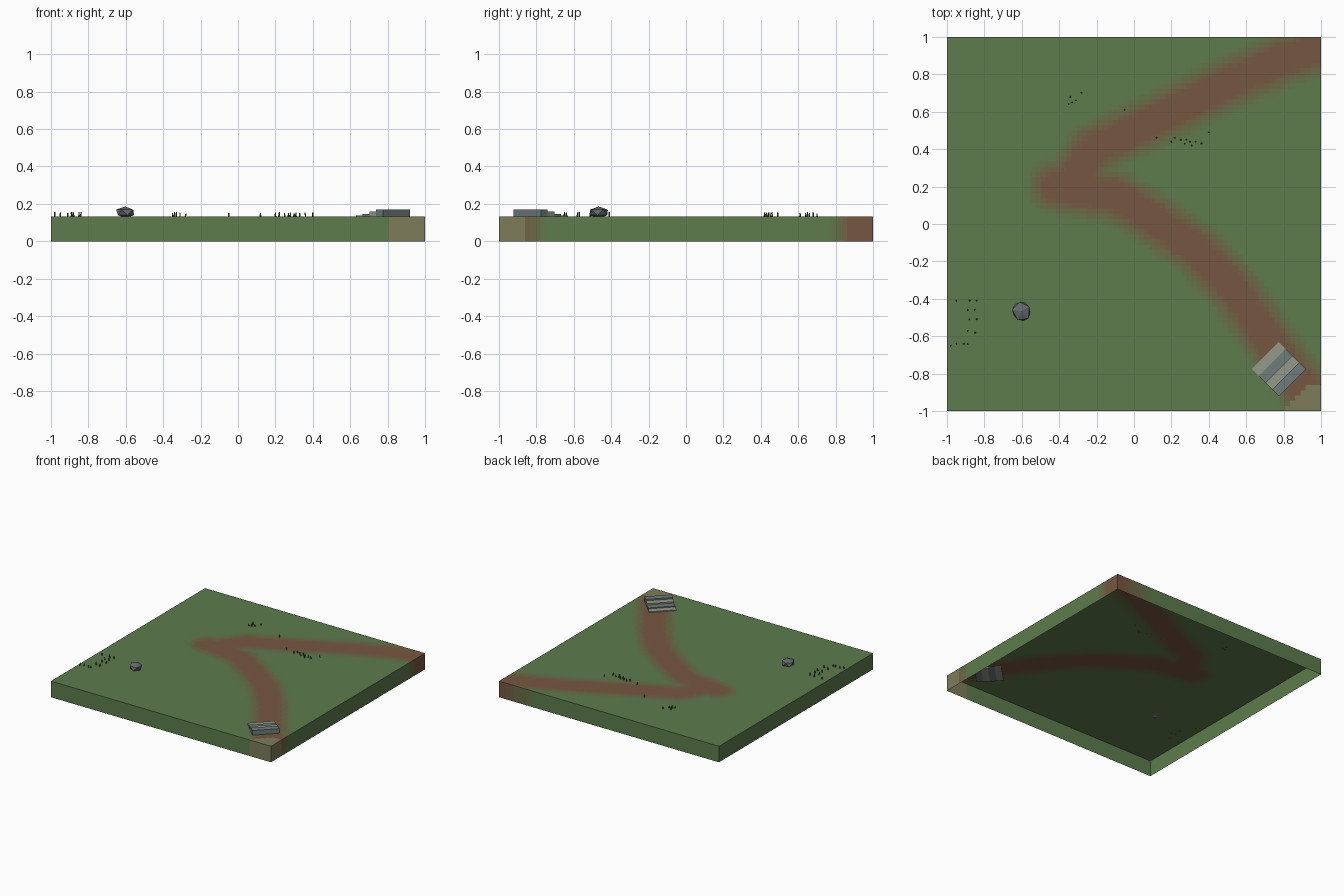
import bpy, bmesh, math, random
from mathutils import Vector, Matrix

if "Cube" in bpy.data.objects:
    bpy.data.objects.remove(bpy.data.objects["Cube"])

random.seed(4)
TOP = 0.132
GRASS, DIRT, SAND = (0.11, 0.20, 0.075), (0.18, 0.092, 0.052), (0.21, 0.20, 0.10)


def material(name, rgb):
    m = bpy.data.materials.new(name)
    m.diffuse_color = (*rgb, 1)
    m.use_nodes = True
    m.node_tree.nodes["Principled BSDF"].inputs["Base Color"].default_value = m.diffuse_color
    return m


def mix(a, b, t):
    return tuple(p + (q - p) * t for p, q in zip(a, b))


def finish(bm, name, mats):
    me = bpy.data.meshes.new(name)
    bm.to_mesh(me)
    bm.free()
    for m in mats:
        me.materials.append(m)
    ob = bpy.data.objects.new(name, me)
    bpy.context.collection.objects.link(ob)
    return ob


# Trail: two strands that meet in a bend
upper = [(1.1, 0.97), (0.8, 0.88), (0.5, 0.75), (0.2, 0.6), (0, 0.5), (-0.22, 0.4), (-0.3, 0.28)]
lower = [(-0.42, 0.2), (-0.1, 0.15), (0.1, 0.03), (0.35, -0.15), (0.55, -0.37), (0.75, -0.66), (0.92, -0.9)]
segments = [(Vector(a), Vector(b)) for s in (upper, lower) for a, b in zip(s, s[1:])]


def trail_distance(p):
    best = 9
    for a, b in segments:
        d = b - a
        t = max(0, min(1, (p - a).dot(d) / d.dot(d)))
        best = min(best, (p - a - d * t).length)
    return best


# Ground: flat top with an open skirt, tinted by distance to the trail
LEVELS = 8
mats = [material(f"ground_{i}", mix(GRASS, DIRT, i / (LEVELS - 1))) for i in range(LEVELS)]
mats.append(material("sand", SAND))
bm = bmesh.new()
bmesh.ops.create_grid(bm, x_segments=72, y_segments=72, size=1, matrix=Matrix.Translation((0, 0, TOP)))
rim = [e for e in bm.edges if e.is_boundary]
ext = bmesh.ops.extrude_edge_only(bm, edges=rim)
for v in ext["geom"]:
    if isinstance(v, bmesh.types.BMVert):
        v.co.z = 0
bm.normal_update()
for f in bm.faces:
    c = f.calc_center_median()
    if abs(f.normal.z) < 0.5:
        if f.normal.dot(Vector((c.x if abs(c.x) > 0.999 else 0, c.y if abs(c.y) > 0.999 else 0, 0))) < 0:
            f.normal_flip()
    elif f.normal.z < 0:
        f.normal_flip()
    p = c.to_2d()
    t = max(0, min(1, (0.165 - trail_distance(p)) / 0.10))
    f.material_index = round(t * (LEVELS - 1))
    if p.x - p.y > 1.78 and p.x > 0.8 and p.y < -0.86:
        f.material_index = LEVELS
finish(bm, "ground", mats)

# Steps: four slabs rising along the trail towards the corner
stone = [material("light_stone", (0.30, 0.32, 0.25)), material("dark_stone", (0.16, 0.20, 0.20))]
SIDE = 0.205
for i, top in enumerate((0.139, 0.147, 0.158, 0.170)):
    bottom = 0.125
    bm = bmesh.new()
    offset = (i - 1.5) * SIDE / 4
    m = (Matrix.Translation((0.775, -0.776, (top + bottom) / 2))
         @ Matrix.Rotation(-math.pi / 4, 4, 'Z')
         @ Matrix.Translation((offset, 0, 0))
         @ Matrix.Diagonal((SIDE / 4, SIDE, top - bottom, 1)))
    bmesh.ops.create_cube(bm, size=1, matrix=m)
    finish(bm, f"step_{i + 1}", [stone[i % 2]])

# Boulder: faceted, slightly irregular
bm = bmesh.new()
bmesh.ops.create_icosphere(bm, subdivisions=1, radius=1)
for v in bm.verts:
    v.co *= random.uniform(0.94, 1.06)
bm.transform(Matrix.Translation((-0.602, -0.466, 0.154)) @ Matrix.Rotation(0.5, 4, 'Z')
             @ Matrix.Diagonal((0.053, 0.058, 0.033, 1)))
finish(bm, "boulder", [material("boulder_stone", (0.13, 0.145, 0.15))])

# Grass blades: thin leaning spikes in three tufts
tufts = {
    "west": [(-.95, -.41), (-.88, -.41), (-.84, -.41), (-.89, -.46), (-.85, -.46), (-.88, -.51), (-.84, -.51),
             (-.89, -.57), (-.85, -.58), (-.98, -.65), (-.95, -.64), (-.91, -.64), (-.89, -.64)],
    "trail": [(.2, .44), (.22, .46), (.25, .45), (.27, .43), (.28, .45), (.3, .44), (.31, .42), (.33, .44),
              (.36, .43), (.4, .49), (.12, .46)],
    "north": [(-.35, .64), (-.33, .65), (-.31, .66), (-.34, .68), (-.28, .7), (-.05, .61)],
}
blade = material("blade", (0.06, 0.10, 0.04))
for name, spots in tufts.items():
    bm = bmesh.new()
    for x, y in spots:
        h = random.uniform(0.018, 0.026)
        m = (Matrix.Translation((x, y, TOP + h / 2 - 0.001))
             @ Matrix.Rotation(random.uniform(0, math.tau), 4, 'Z')
             @ Matrix.Rotation(random.uniform(0, 0.2), 4, 'X'))
        bmesh.ops.create_cone(bm, cap_ends=True, segments=4, radius1=0.005, radius2=0.003, depth=h, matrix=m)
    finish(bm, f"grass_{name}", [blade])
